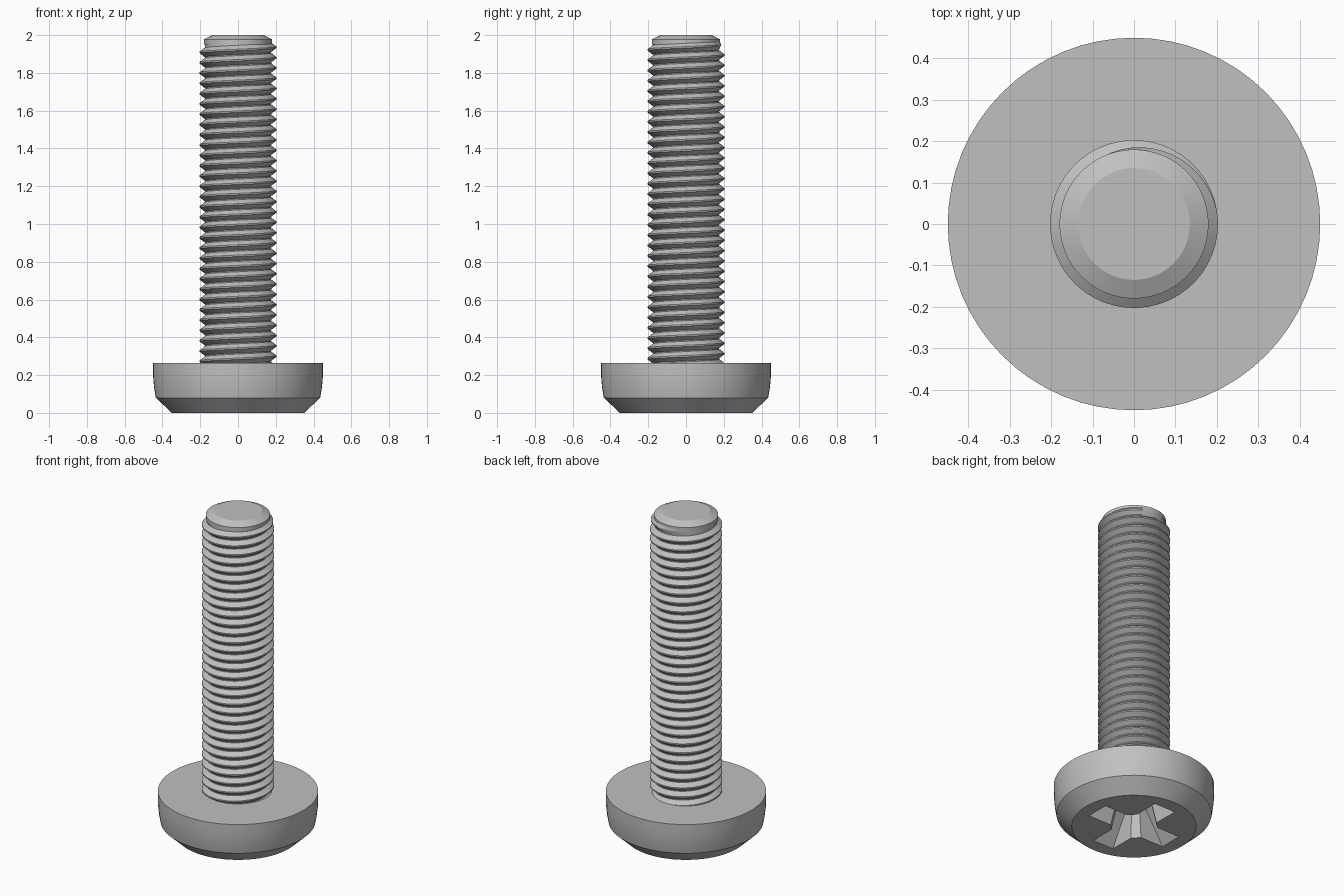
import bpy, bmesh, math
from math import cos, sin, pi

cube = bpy.data.objects.get("Cube")
if cube:
    bpy.data.objects.remove(cube, do_unlink=True)

# Single plain metal colour
STEEL = (0.53, 0.53, 0.53, 1)
steel = bpy.data.materials.new("steel_grey")
steel.use_nodes = True
steel.diffuse_color = STEEL
steel.node_tree.nodes["Principled BSDF"].inputs["Base Color"].default_value = STEEL


def make_object(name, bm, smooth=None):
    bmesh.ops.recalc_face_normals(bm, faces=bm.faces)
    mesh = bpy.data.meshes.new(name)
    bm.to_mesh(mesh)
    bm.free()
    obj = bpy.data.objects.new(name, mesh)
    bpy.context.collection.objects.link(obj)
    mesh.materials.append(steel)
    if smooth:
        bpy.ops.object.select_all(action="DESELECT")
        obj.select_set(True)
        bpy.context.view_layer.objects.active = obj
        bpy.ops.object.shade_smooth_by_angle(angle=math.radians(smooth))
    return obj


def loft(bm, loops, closed=True):
    """Skin a list of equal-length point loops; returns the vertex rows."""
    rows = [[bm.verts.new(p) for p in loop] for loop in loops]
    n = len(rows[0])
    for a, b in zip(rows, rows[1:]):
        for i in range(n if closed else n - 1):
            j = (i + 1) % n
            bm.faces.new((a[i], a[j], b[j], b[i]))
    bm.faces.new(rows[0])
    bm.faces.new(rows[-1])
    return rows


def turned(name, profile, segments, smooth):
    bm = bmesh.new()
    loft(bm, [[(r * cos(2 * pi * i / segments), r * sin(2 * pi * i / segments), z)
               for i in range(segments)] for r, z in profile])
    return make_object(name, bm, smooth)


def cross_loop(tip, half, inner, z):
    """Four-armed outline with chamfered inner corners."""
    arm = [(inner, -half), (tip, -half), (tip, half), (inner, half)]
    return [(x * cos(a) - y * sin(a), x * sin(a) + y * cos(a), z)
            for a in (k * pi / 2 for k in range(4)) for x, y in arm]


# Pan head with a chamfered, slightly rounded rim
head = turned("head", [(0.35, 0), (0.435, 0.08), (0.443, 0.125), (0.448, 0.17),
                       (0.45, 0.215), (0.45, 0.265)], 64, 25)

# Tapered cross recess cut into the head
bm = bmesh.new()
loft(bm, [cross_loop(0.277, 0.073, 0.113, -0.01), cross_loop(0.11, 0.045, 0.075, 0.2),
          cross_loop(0.02, 0.008, 0.012, 0.225)])
cutter = make_object("recess_cutter", bm)
cutter.hide_render = True
cutter.hide_set(True)
cut = head.modifiers.new("recess", "BOOLEAN")
cut.operation = "DIFFERENCE"
cut.solver = "EXACT"
cut.object = cutter

# Shank core with a chamfered tip
CORE, CREST, PITCH = 0.176, 0.203, 0.0545
turned("shank", [(CORE, 0.255), (CORE, 1.95), (0.18, 1.951), (0.18, 1.978), (0.135, 2.0)], 64, 20)

# Right-handed helical thread that fades out near the tip
STEPS = 48
START, END = 0.24, 1.955
fade = STEPS // 3
end_angle = math.radians(130)
total = int((END - START) / PITCH * STEPS)
loops = []
for i in range(total + 1):
    a = end_angle - 2 * pi * (total - i) / STEPS
    z = END - PITCH * (total - i) / STEPS
    t = min(1, (total - i) / fade)
    crest = CORE + (CREST - CORE) * t
    section = [(CORE - 0.01, -0.46), (CORE, -0.45), (crest, -0.07),
               (crest, 0.07), (CORE, 0.45), (CORE - 0.01, 0.46)]
    loops.append([(r * cos(a), r * sin(a), z + h * PITCH) for r, h in section])
bm = bmesh.new()
loft(bm, loops)
make_object("thread", bm, 25)
